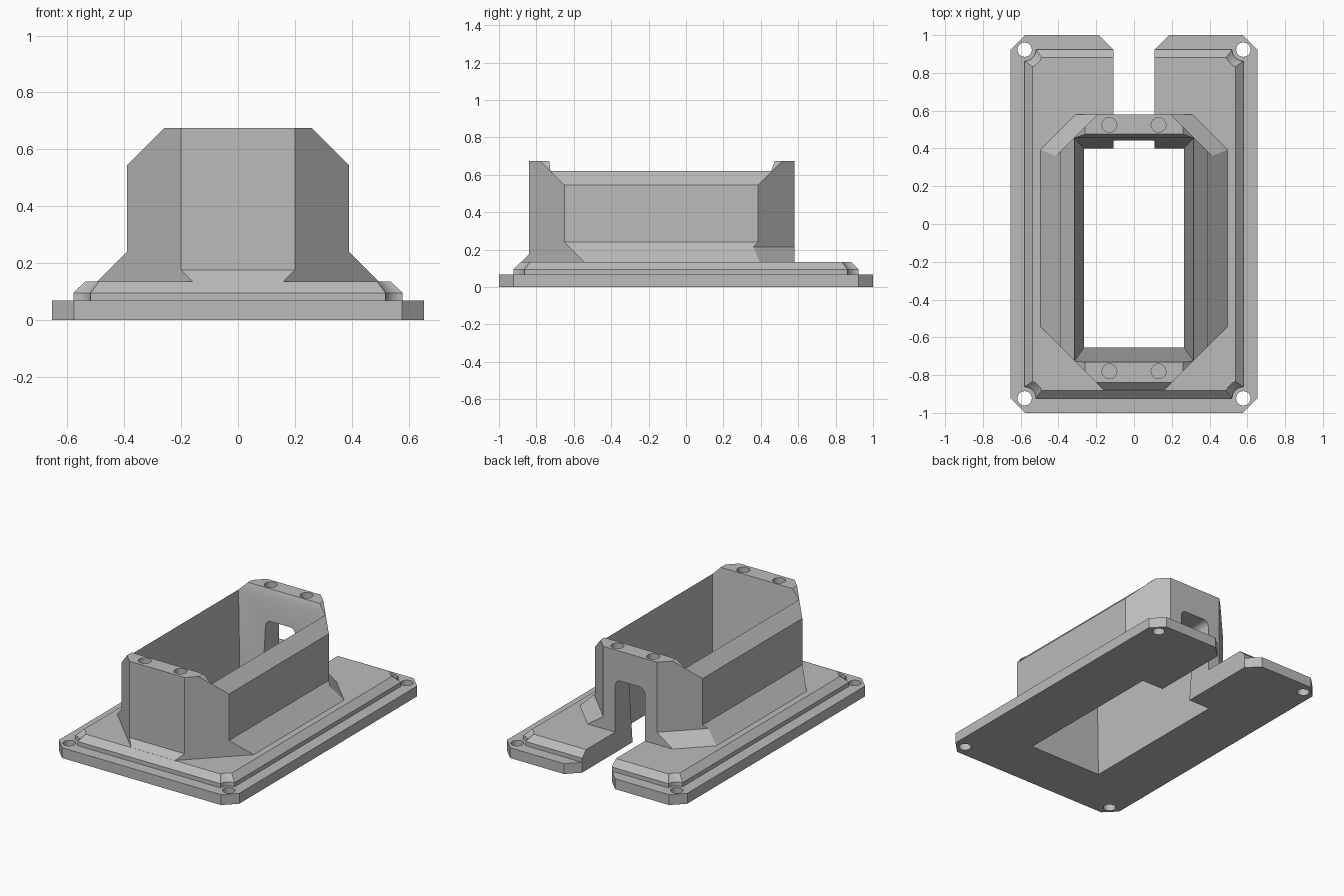
import bpy, bmesh
from math import sin, cos, asin, pi, sqrt
from mathutils import Vector

cube = bpy.data.objects.get("Cube")
if cube:
    bpy.data.objects.remove(cube, do_unlink=True)

grey = bpy.data.materials.new("warm_grey")
grey.use_nodes = True
GREY = (0.5, 0.5, 0.5, 1)
grey.diffuse_color = GREY
grey.node_tree.nodes["Principled BSDF"].inputs["Base Color"].default_value = GREY


def loft(name, rings):
    """Closed solid through rings of equal point count."""
    bm = bmesh.new()
    loops = [[bm.verts.new(p) for p in ring] for ring in rings]
    n = len(loops[0])
    for a, b in zip(loops, loops[1:]):
        for i in range(n):
            j = (i + 1) % n
            bm.faces.new((a[i], a[j], b[j], b[i]))
    bm.faces.new(loops[0][::-1])
    bm.faces.new(loops[-1])
    bmesh.ops.recalc_face_normals(bm, faces=bm.faces)
    mesh = bpy.data.meshes.new(name)
    bm.to_mesh(mesh)
    bm.free()
    mesh.materials.append(grey)
    ob = bpy.data.objects.new(name, mesh)
    bpy.context.collection.objects.link(ob)
    return ob


def prism(name, outline, z0, z1):
    return loft(name, [[(x, y, z) for x, y in outline] for z in (z0, z1)])


def cylinder(name, x, y, r, z0, z1, n=32):
    ring = [(x + r * cos(2 * pi * i / n), y + r * sin(2 * pi * i / n)) for i in range(n)]
    return prism(name, ring, z0, z1)


def mirrored(half):
    return half + [(-x, y) for x, y in reversed(half)]


def combine(target, other, operation):
    """Boolean, applied at once; the helper is then removed."""
    other.hide_render = True
    mod = target.modifiers.new("cut", 'BOOLEAN')
    mod.operation = operation
    mod.solver = 'EXACT'
    mod.object = other
    bpy.context.view_layer.update()
    graph = bpy.context.evaluated_depsgraph_get()
    mesh = bpy.data.meshes.new_from_object(target.evaluated_get(graph))
    target.modifiers.clear()
    target.data = mesh
    bpy.data.objects.remove(other, do_unlink=True)


# Flange with chamfered corners
W, L, C = 0.655, 1.0, 0.078
FLANGE_Z, STEP_Z = 0.068, 0.135
flange = mirrored([(W - C, -L), (W, C - L), (W, L - C), (W - C, L)])
housing = prism("mounting_housing", flange, 0, FLANGE_Z)

# Raised step, scooped out around the corner screw holes
HX, HY = 0.579, 0.923


def step_ring(inset, r, z, n=10):
    start = -pi / 2 - asin(inset / r)
    end = -pi + asin(inset / r)
    arc = []
    for i in range(n + 1):
        a = start + (end - start) * i / n
        arc.append((HX + r * cos(a), HY + r * sin(a)))
    half = [(x, -y) for x, y in reversed(arc)] + arc
    return [(x, y, z) for x, y in mirrored(half)]


step = loft("step", [step_ring(0, 0.06, 0.03), step_ring(0, 0.06, 0.095),
                     step_ring(0.042, 0.1, STEP_Z)])
combine(housing, step, 'UNION')

# Tower: octagonal plan, flared foot, chamfered shoulders
FRONT, BACK, TOP = -0.84, 0.58, 0.675
FOOT = 0.215


def tower_ring(z, shape_z, hx):
    front = FRONT - max(0, 0.175 - shape_z)
    d_front = 1.04
    d_back = 0.775 + sqrt(2) * max(0, FOOT - shape_z)
    half = [(d_front + front, front), (hx, hx - d_front),
            (hx, d_back - hx), (d_back - BACK, BACK)]
    return [(x, y, z) for x, y in mirrored(half)]


tower = loft("tower", [
    tower_ring(0.1, STEP_Z, 0.495), tower_ring(STEP_Z, STEP_Z, 0.495),
    tower_ring(0.175, 0.175, 0.455), tower_ring(FOOT, FOOT, 0.415),
    tower_ring(0.24, 0.24, 0.39), tower_ring(0.545, 0.545, 0.39),
    tower_ring(TOP, TOP, 0.26)])
combine(housing, tower, 'UNION')


# Tapered well right through the tower
def well_ring(z, hx, front, back):
    return [(x, y, z) for x, y in mirrored([(hx, front), (hx, back)])]


well = loft("well", [well_ring(-0.1, 0.265, -0.655, 0.40), well_ring(0, 0.265, -0.655, 0.40),
                     well_ring(0.62, 0.315, -0.725, 0.455), well_ring(0.72, 0.322, -0.737, 0.492)])
combine(housing, well, 'DIFFERENCE')

# Cable slot through the back, with rounded top and splayed mouth
S, SLOT_TOP, R = 0.108, 0.48, 0.04
half = [(S, -0.1)]
for i in range(7):
    a = pi / 2 * i / 6
    half.append((S - R + R * cos(a), SLOT_TOP - R + R * sin(a)))
slot = loft("slot", [[(x, y, z) for x, z in mirrored(half)] for y in (0.2, 1.1)])
combine(housing, slot, 'DIFFERENCE')
mouth = prism("mouth", mirrored([(S - 0.02, HY - 0.02), (S + 0.1, HY + 0.1)]), -0.1, 0.3)
combine(housing, mouth, 'DIFFERENCE')

# Corner through holes and blind screw holes in the rim
for sx in (-1, 1):
    for sy in (-1, 1):
        hole = cylinder("corner_hole", sx * HX, sy * HY, 0.038, -0.1, 0.3)
        combine(housing, hole, 'DIFFERENCE')
    for y in (-0.78, 0.525):
        hole = cylinder("rim_hole", sx * 0.13, y, 0.039, 0.5, 0.8)
        combine(housing, hole, 'DIFFERENCE')

# Shading and material
housing.data.materials.clear()
housing.data.materials.append(grey)
for face in housing.data.polygons:
    face.material_index = 0
bpy.ops.object.select_all(action='DESELECT')
housing.select_set(True)
bpy.context.view_layer.objects.active = housing
bpy.ops.object.shade_smooth_by_angle(angle=pi / 7)
